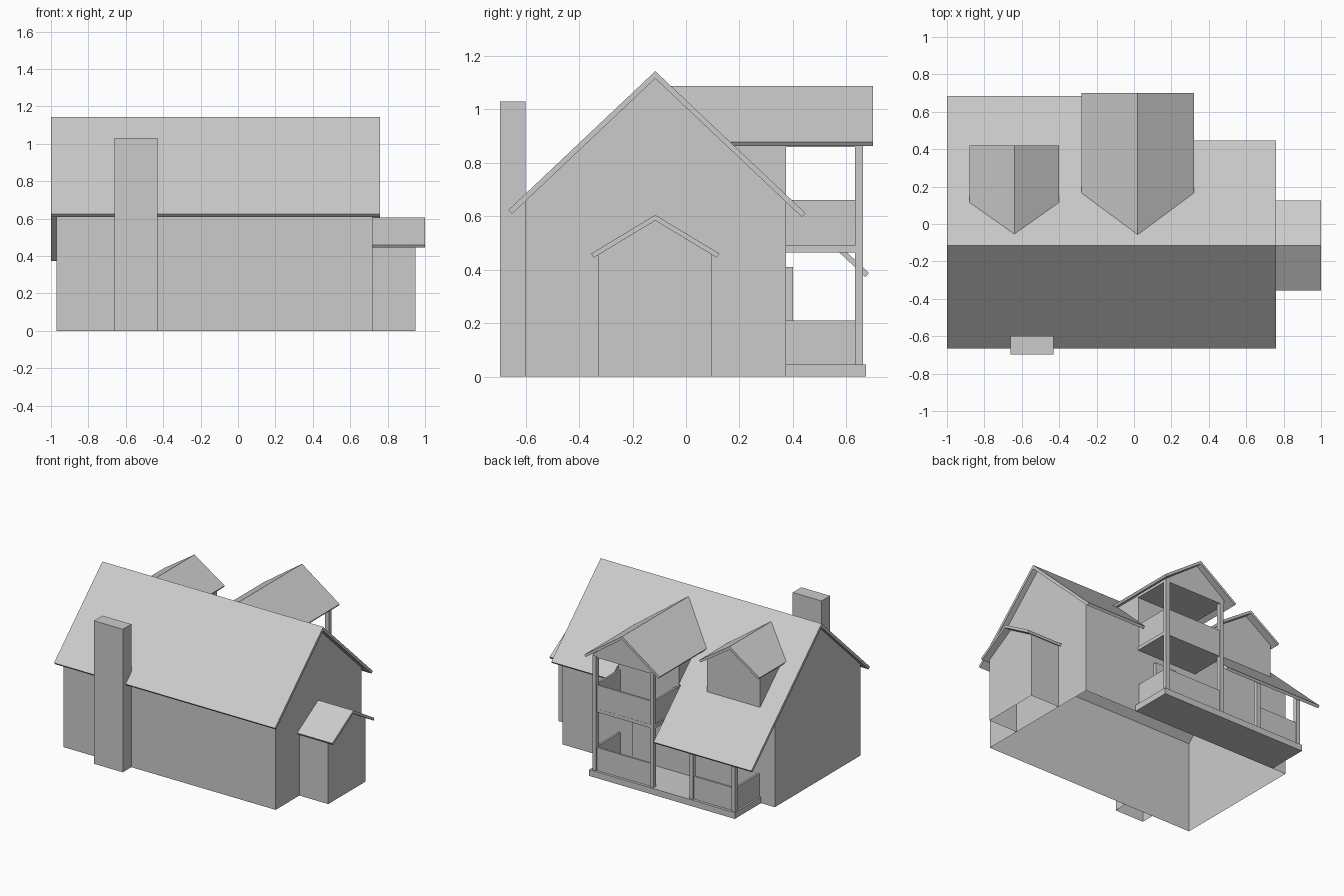
import bpy, bmesh
from mathutils import Vector

if "Cube" in bpy.data.objects:
    bpy.data.objects.remove(bpy.data.objects["Cube"])

RIDGE_Y, RIDGE_Z, SLOPE = -0.115, 1.143, 0.945


def roof_z(y):
    return RIDGE_Z - SLOPE * abs(y - RIDGE_Y)


def roof_y(z):
    return RIDGE_Y + (RIDGE_Z - z) / SLOPE


def loft(name, ring_a, ring_b, open_bottom=False):
    """Join two matching rings of points into a capped solid."""
    bm = bmesh.new()
    a = [bm.verts.new(p) for p in ring_a]
    b = [bm.verts.new(p) for p in ring_b]
    n = len(a)
    bm.faces.new(a)
    bm.faces.new(b[::-1])
    for i in range(n):
        j = (i + 1) % n
        bm.faces.new((a[j], a[i], b[i], b[j]))
    bmesh.ops.recalc_face_normals(bm, faces=bm.faces)
    if open_bottom:
        low = [f for f in bm.faces if all(abs(v.co.z) < 1e-5 for v in f.verts)]
        bmesh.ops.delete(bm, geom=low, context='FACES_ONLY')
    me = bpy.data.meshes.new(name)
    bm.to_mesh(me)
    bm.free()
    ob = bpy.data.objects.new(name, me)
    bpy.context.collection.objects.link(ob)
    return ob


def box(name, x0, x1, y0, y1, z0, z1, open_bottom=False):
    ring = [(x0, y0), (x1, y0), (x1, y1), (x0, y1)]
    return loft(name, [(x, y, z0) for x, y in ring], [(x, y, z1) for x, y in ring], open_bottom)


def slab(name, pts, t):
    """Sloping roof panel: top outline thickened downwards."""
    p = [Vector(q) for q in pts]
    n = (p[1] - p[0]).cross(p[2] - p[0]).normalized()
    if n.z < 0:
        n = -n
    return loft(name, p, [q - n * t for q in p])


def main_panel(name, x0, x1, y_eave):
    slab(name, [(x0, RIDGE_Y, RIDGE_Z), (x1, RIDGE_Y, RIDGE_Z),
                (x1, y_eave, roof_z(y_eave)), (x0, y_eave, roof_z(y_eave))], 0.02)


def dormer_roof(name, xc, half, z_top, z_eave, y_end):
    for side, s in (("left", -1), ("right", 1)):
        x = xc + s * half
        slab(f"{name}_{side}", [(xc, roof_y(z_top), z_top), (xc, y_end, z_top),
                                (x, y_end, z_eave), (x, roof_y(z_eave), z_eave)], 0.018)


def dormer_walls(name, profile, y_front):
    loft(name, [(x, y_front, z) for x, z in profile],
         [(x, min(roof_y(z), y_front - 0.002), z) for x, z in profile])


# Main house walls
def gable_profile(y0, y1, top, slope):
    return [(y0, 0), (y1, 0), (y1, top - slope * (y1 - RIDGE_Y)), (RIDGE_Y, top),
            (y0, top - slope * (RIDGE_Y - y0))]


for name, x0, x1, prof in (
        ("house_walls", -0.97, 0.72, gable_profile(-0.6, 0.375, 1.116, SLOPE)),
        ("annex_walls", 0.72, 0.95, gable_profile(-0.33, 0.095, 0.585, 0.604))):
    loft(name, [(x0, y, z) for y, z in prof], [(x1, y, z) for y, z in prof], True)

# Main roof: front, low porch side, behind balcony, right side
main_panel("roof_front", -1.0, 0.76, -0.665)
main_panel("roof_porch", -1.0, -0.22, 0.685)
main_panel("roof_behind_balcony", -0.22, 0.285, 0.375)
main_panel("roof_back", 0.285, 0.76, 0.447)

# Annex roof
for side, s in (("front", -1), ("back", 1)):
    y = RIDGE_Y + s * 0.24
    slab(f"annex_roof_{side}", [(0.72, RIDGE_Y, 0.605), (1.0, RIDGE_Y, 0.605),
                                (1.0, y, 0.46), (0.72, y, 0.46)], 0.018)

# Chimney
box("chimney", -0.66, -0.43, -0.697, -0.6, 0, 1.03, True)

# Small dormer
dormer_roof("small_dormer_roof", -0.64, 0.24, 1.085, 0.925, 0.42)
dormer_walls("small_dormer_walls", [(-0.85, roof_z(0.37)), (-0.425, roof_z(0.37)), (-0.425, 0.92),
                                    (-0.64, 1.065), (-0.85, 0.92)], 0.37)

# Balcony dormer: roof, room walls, gable over the balcony
dormer_roof("balcony_roof", 0.02, 0.30, 1.088, 0.878, 0.70)
dormer_walls("balcony_room_walls", [(-0.205, 0.65), (0.275, 0.65), (0.275, 0.88),
                                    (0.02, 1.068), (-0.205, 0.895)], 0.375)
gable = [(-0.21, 0.86), (0.28, 0.86), (0.28, 0.88), (0.02, 1.066), (-0.21, 0.895)]
loft("balcony_gable", [(x, 0.375, z) for x, z in gable], [(x, 0.66, z) for x, z in gable])

# Porch deck, balcony floor, door
box("porch_deck", -0.86, 0.30, 0.375, 0.673, 0, 0.045)
box("balcony_floor", -0.205, 0.28, 0.375, 0.655, 0.465, 0.49)
box("back_door", -0.02, 0.15, 0.375, 0.40, 0.045, 0.41)

# Posts
for name, x, top in (("balcony_post_right", 0.267, 0.87), ("balcony_post_left", -0.19, 0.87),
                     ("porch_post_middle", -0.505, 0.40), ("porch_post_corner", -0.84, 0.40)):
    box(name, x - 0.015, x + 0.015, 0.632, 0.662, 0.045, top)

# Solid railing panels
for name, x0, x1, z0, z1 in (("porch_rail_right", -0.19, 0.267, 0.045, 0.21),
                             ("porch_rail_left", -0.84, -0.505, 0.045, 0.21),
                             ("balcony_rail_back", -0.19, 0.267, 0.49, 0.66)):
    box(name, x0, x1, 0.64, 0.654, z0, z1)
for name, x, z0, z1 in (("porch_rail_side_right", 0.267, 0.045, 0.21),
                        ("porch_rail_side_left", -0.84, 0.045, 0.21),
                        ("balcony_rail_side_right", 0.267, 0.49, 0.66),
                        ("balcony_rail_side_left", -0.19, 0.49, 0.66)):
    box(name, x - 0.007, x + 0.007, 0.375, 0.632, z0, z1)
